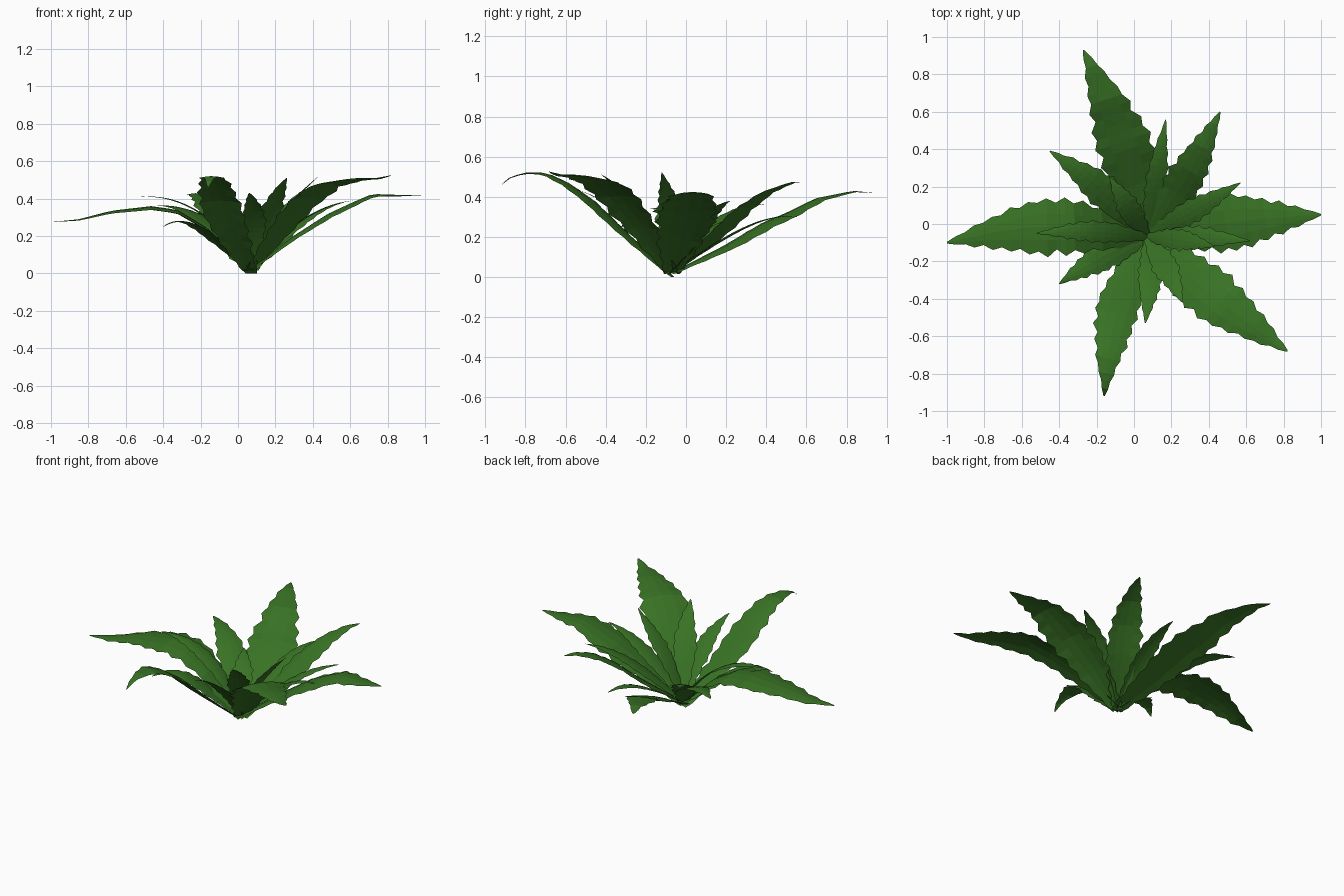
import bpy, bmesh, math, random
from mathutils import Vector

if "Cube" in bpy.data.objects:
    bpy.data.objects.remove(bpy.data.objects["Cube"])

random.seed(4)
green = bpy.data.materials.new("leaf green")
green.diffuse_color = (0.04, 0.17, 0.018, 1)
green.use_nodes = True
green.node_tree.nodes["Principled BSDF"].inputs["Base Color"].default_value = green.diffuse_color

CENTRE = Vector((0.07, -0.07))


def height_at(t, points):
    """Height along the leaf: smooth cubic for 4 points, straight runs for more."""
    if len(points) == 4:
        total = 0
        for i, (ti, v) in enumerate(points):
            for j, (tj, _) in enumerate(points):
                if i != j:
                    v *= (t - tj) / (ti - tj)
            total += v
        return total
    for (t0, z0), (t1, z1) in zip(points, points[1:]):
        if t <= t1:
            return z0 + (z1 - z0) * (t - t0) / (t1 - t0)
    return points[-1][1]


def leaf(name, tip, heights, width, bend=0.0, teeth=11, z_base=0.02):
    """Arching serrated leaf: tip is its plan position, bend is sideways bow."""
    direction = (Vector(tip) - CENTRE).normalized()
    start = CENTRE - direction * 0.005
    span = Vector(tip) - start
    side = Vector((-direction.y, direction.x))
    if isinstance(heights, tuple):
        heights = list(zip((0.4, 0.75, 1), heights))
    points = [(0, z_base)] + heights
    bm = bmesh.new()
    rows = []
    steps = teeth * 2
    for i in range(steps + 1):
        t = i / steps
        p = start + span * t + side * bend * math.sin(math.pi * t)
        z = height_at(t, points)
        # narrow foot, broad middle, pointed tip
        if t < 0.5:
            half = width / 2 * (0.28 + 0.72 * math.sin(math.pi * t))
        else:
            half = width / 2 * (1 - ((t - 0.5) / 0.5) ** 1.3 * 0.97)
        row = []
        for s in (-1, -0.5, 0, 0.5, 1):
            w = half
            if abs(s) == 1 and 0 < i < steps:
                w *= (1.12 if i % 2 else 0.92) + random.uniform(-0.06, 0.06)
            q = p + side * s * w
            row.append(bm.verts.new((q.x, q.y, max(0, z - 0.14 * half * s * s))))
        rows.append(row)
    for a, b in zip(rows, rows[1:]):
        for k in range(4):
            bm.faces.new((a[k], b[k], b[k + 1], a[k + 1]))
    bmesh.ops.recalc_face_normals(bm, faces=bm.faces)
    if sum(f.normal.z for f in bm.faces) < 0:
        bmesh.ops.reverse_faces(bm, faces=bm.faces)
    mesh = bpy.data.meshes.new(name)
    bm.to_mesh(mesh)
    bm.free()
    mesh.materials.append(green)
    bpy.context.collection.objects.link(bpy.data.objects.new(name, mesh))


# Large outer leaves
leaf("large_leaf_right", (1.0, 0.05),
     [(0.25, 0.20), (0.45, 0.32), (0.6, 0.385), (0.7, 0.425), (0.85, 0.42), (1, 0.42)], 0.28, 0.02)
leaf("large_leaf_front_right", (0.82, -0.68),
     [(0.25, 0.27), (0.4, 0.40), (0.55, 0.485), (0.75, 0.51), (0.9, 0.51), (1, 0.525)], 0.27, -0.02)
leaf("large_leaf_front", (-0.16, -0.92),
     [(0.3, 0.23), (0.5, 0.39), (0.63, 0.47), (0.75, 0.52), (0.88, 0.52), (0.97, 0.49), (1, 0.46)],
     0.22, -0.05, z_base=0.0)
leaf("large_leaf_left", (-1.0, -0.10),
     [(0.23, 0.25), (0.37, 0.34), (0.5, 0.36), (0.7, 0.335), (0.86, 0.29), (1, 0.275)], 0.28, -0.07)
leaf("large_leaf_back", (-0.27, 0.93),
     [(0.27, 0.16), (0.47, 0.28), (0.57, 0.32), (0.72, 0.395), (0.9, 0.43), (1, 0.42)], 0.28, -0.04)
leaf("large_leaf_back_right", (0.46, 0.60),
     [(0.35, 0.22), (0.55, 0.35), (0.72, 0.43), (0.9, 0.475), (1, 0.475)], 0.19, -0.02)

# Medium leaves filling the gaps
leaf("medium_leaf_back", (0.17, 0.56), (0.19, 0.29, 0.30), 0.11, 0, 9)
leaf("medium_leaf_back_left", (-0.45, 0.39), (0.24, 0.35, 0.36), 0.17, -0.03, 9)
leaf("medium_leaf_front_left", (-0.40, -0.32), (0.19, 0.28, 0.25), 0.15, -0.02, 9)
leaf("medium_leaf_right", (0.57, 0.22), (0.22, 0.34, 0.38), 0.12, 0, 9)
leaf("medium_leaf_front", (0.06, -0.53), (0.25, 0.38, 0.43), 0.12, 0.02, 9)

# Upright inner leaves
leaf("inner_leaf_left", (-0.52, -0.05), (0.30, 0.40, 0.41), 0.11, -0.02, 9, 0.04)
leaf("inner_leaf_right", (0.62, -0.09), (0.25, 0.36, 0.39), 0.11, 0.01, 9, 0.03)
leaf("inner_leaf_upright", (0.43, -0.12), (0.30, 0.44, 0.52), 0.11, 0.01, 9, 0.04)
leaf("inner_leaf_front_right", (0.26, -0.42), (0.29, 0.44, 0.51), 0.13, 0.01, 8, 0.04)
leaf("inner_leaf_back_left", (-0.13, 0.25), (0.19, 0.27, 0.29), 0.12, 0, 8, 0.03)
